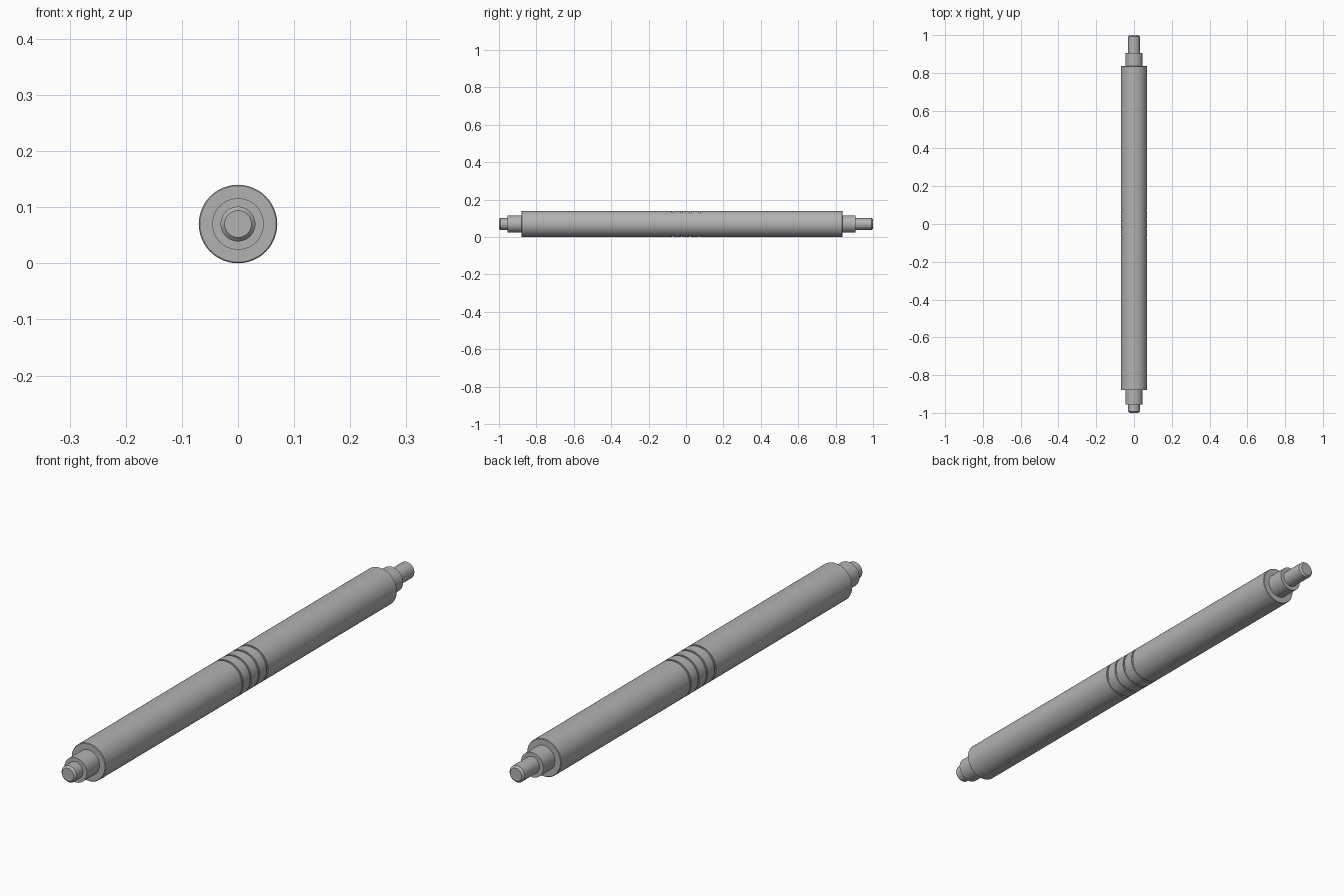
import bpy
import bmesh
from math import cos, sin, tau, radians

SIDES = 48
RADIUS = 0.07      # main roller radius, also the height of the axis

cube = bpy.data.objects.get("Cube")
if cube:
    bpy.data.objects.remove(cube, do_unlink=True)

steel = bpy.data.materials.new("grey steel")
steel.use_nodes = True
colour = (0.45, 0.45, 0.45, 1.0)
steel.diffuse_color = colour
steel.node_tree.nodes["Principled BSDF"].inputs["Base Color"].default_value = colour


def lathe(name, profile):
    """Turn (y, radius) points around the long axis and cap both ends."""
    bm = bmesh.new()
    rings = []
    for y, r in profile:
        rings.append([bm.verts.new((r * cos(tau * i / SIDES), y, r * sin(tau * i / SIDES)))
                      for i in range(SIDES)])
    for a, b in zip(rings, rings[1:]):
        for i in range(SIDES):
            j = (i + 1) % SIDES
            bm.faces.new((a[i], a[j], b[j], b[i]))
    bm.faces.new(rings[0])
    bm.faces.new(rings[-1])
    bmesh.ops.recalc_face_normals(bm, faces=bm.faces)
    mesh = bpy.data.meshes.new(name)
    bm.to_mesh(mesh)
    bm.free()
    mesh.materials.append(steel)
    obj = bpy.data.objects.new(name, mesh)
    obj.location.z = RADIUS
    bpy.context.collection.objects.link(obj)
    bpy.ops.object.select_all(action='DESELECT')
    obj.select_set(True)
    bpy.context.view_layer.objects.active = obj
    bpy.ops.object.shade_smooth_by_angle(angle=radians(30))
    return obj


# Roller body with slightly broken edges and four narrow grooves
FRONT, BACK, BEVEL = -0.88, 0.836, 0.002
GROOVE_HALF, GROOVE_DEPTH = 0.004, 0.004
body = [(FRONT, RADIUS - BEVEL), (FRONT + BEVEL, RADIUS)]
for y in (-0.072, -0.024, 0.024, 0.072):
    floor = RADIUS - GROOVE_DEPTH
    body += [(y - GROOVE_HALF, RADIUS), (y - GROOVE_HALF, floor),
             (y + GROOVE_HALF, floor), (y + GROOVE_HALF, RADIUS)]
body += [(BACK - BEVEL, RADIUS), (BACK, RADIUS - BEVEL)]
lathe("roller_body", body)


# Stepped shaft ends: a bearing journal, then a chamfered tip
def shaft_end(side, body_end, step, tip, direction):
    journal_r, tip_r, chamfer = 0.046, 0.031, 0.007
    lathe(side + "_journal", [(body_end - direction * 0.01, journal_r), (step, journal_r)])
    lathe(side + "_shaft_tip", [(step - direction * 0.01, tip_r),
                                (tip - direction * chamfer, tip_r),
                                (tip, tip_r - chamfer)])


shaft_end("front", FRONT, -0.955, -1.0, -1)
shaft_end("back", BACK, 0.905, 1.0, 1)
